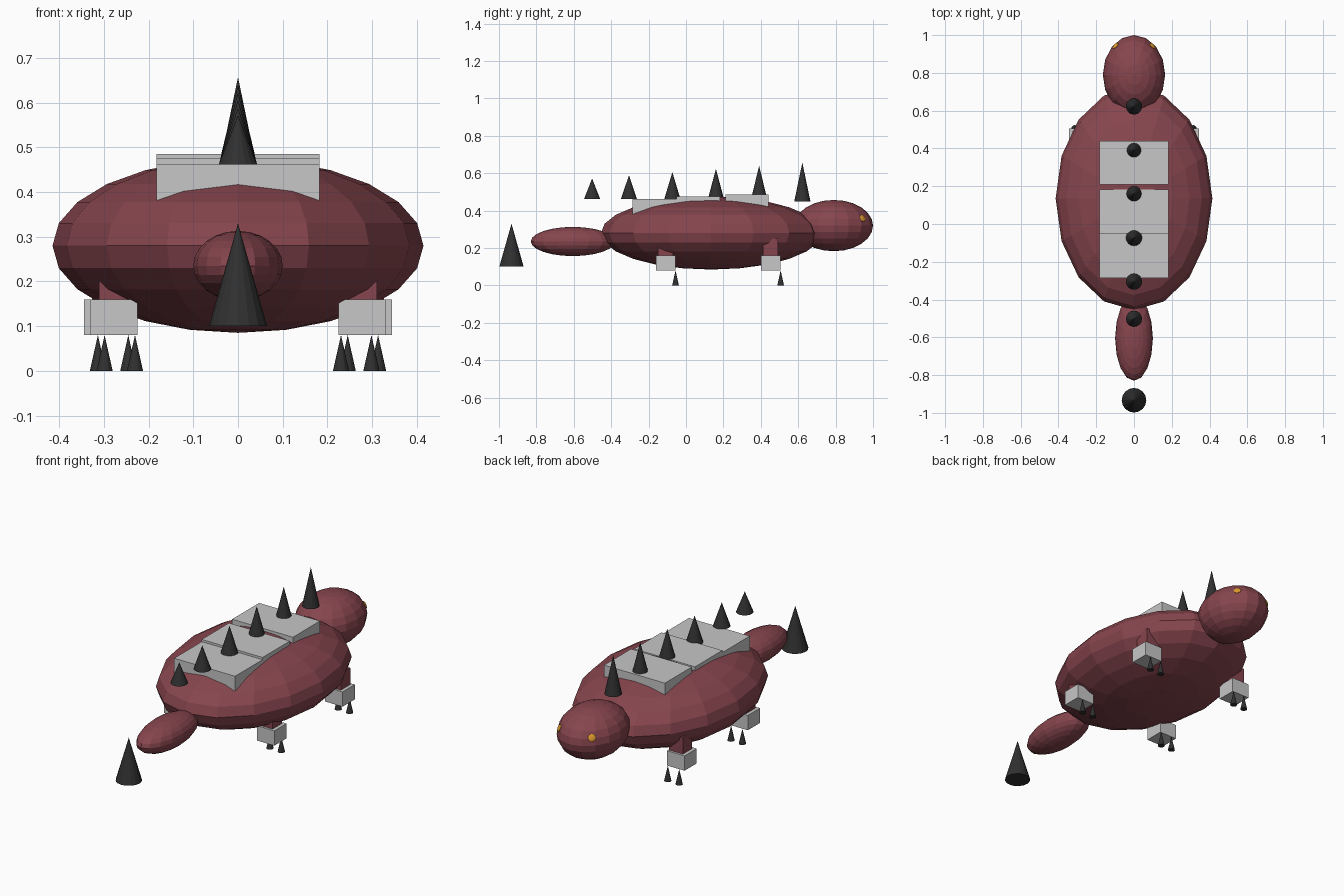
import bpy
import bmesh
from math import radians
from mathutils import Matrix, Vector

cube = bpy.data.objects.get("Cube")
if cube:
    bpy.data.objects.remove(cube)


def material(name, rgb):
    m = bpy.data.materials.new(name)
    m.use_nodes = True
    m.diffuse_color = (*rgb, 1)
    m.node_tree.nodes["Principled BSDF"].inputs["Base Color"].default_value = (*rgb, 1)
    return m


RED = material("dusky red skin", (0.24, 0.06, 0.075))
GREY = material("pale grey armour", (0.57, 0.57, 0.58))
DARK = material("charcoal spike", (0.03, 0.03, 0.03))
AMBER = material("amber eye", (0.75, 0.33, 0.03))


def finish(name, bm, mat):
    mesh = bpy.data.meshes.new(name)
    bm.to_mesh(mesh)
    bm.free()
    mesh.materials.append(mat)
    ob = bpy.data.objects.new(name, mesh)
    bpy.context.collection.objects.link(ob)
    return ob


def ellipsoid(name, centre, radii, mat, segments=16, rings=12, turn=Matrix()):
    bm = bmesh.new()
    place = Matrix.Translation(centre) @ turn @ Matrix.Diagonal((*radii, 1))
    bmesh.ops.create_uvsphere(bm, u_segments=segments, v_segments=rings,
                              radius=1, matrix=place)
    return finish(name, bm, mat)


def box(name, low, high, mat):
    low, high = Vector(low), Vector(high)
    bm = bmesh.new()
    place = Matrix.Translation((low + high) / 2) @ Matrix.Diagonal((*(high - low), 1))
    bmesh.ops.create_cube(bm, size=1, matrix=place)
    return finish(name, bm, mat)


def spike(name, x, y, base, tip, radius, segments=16):
    bm = bmesh.new()
    bmesh.ops.create_cone(bm, cap_ends=True, segments=segments, radius1=radius,
                          radius2=0, depth=tip - base,
                          matrix=Matrix.Translation((x, y, (base + tip) / 2)))
    return finish(name, bm, DARK)


# Body, head and tail
ellipsoid("body", (0, 0.135, 0.28), (0.415, 0.59, 0.195), RED)
head_centre, head_radii = Vector((0, 0.79, 0.32)), Vector((0.165, 0.21, 0.137))
ellipsoid("head", head_centre, head_radii, RED)
ellipsoid("tail", (0, -0.605, 0.235), (0.1, 0.225, 0.078), RED)

# Back armour, stepping up toward the head
for i, (start, end, top) in enumerate([(-0.285, -0.05, 0.463),
                                       (-0.05, 0.183, 0.475),
                                       (0.21, 0.44, 0.485)]):
    box(f"back_plate_{i + 1}", (-0.182, start, 0.38), (0.182, end, top), GREY)

# Row of spikes growing taller toward the head, and the tail spike
for i, y in enumerate((-0.502, -0.305, -0.073, 0.16, 0.391, 0.622)):
    spike(f"back_spike_{i + 1}", 0, y, 0.45 if i == 5 else 0.462,
          0.572 + 0.017 * i, 0.043)
spike("tail_spike", 0, -0.933, 0.1, 0.33, 0.065)

# Legs with blocky feet and two claws each
for side, s in (("left", 1), ("right", -1)):
    for end, y, x in (("head_end", 0.453, 0.2925), ("tail_end", -0.109, 0.2775)):
        def span(a, b):
            return sorted((s * a, s * b))
        a, b = span(x - 0.048, x + 0.034)
        box(f"{side}_{end}_leg", (a, y - 0.04, 0.12), (b, y + 0.04, 0.25), RED)
        a, b = span(x - 0.0525, x + 0.0525)
        box(f"{side}_{end}_foot", (a, y - 0.052, 0.08), (b, y + 0.052, 0.16), GREY)
        for n, offset in (("inner", -0.047), ("outer", 0.021)):
            spike(f"{side}_{end}_{n}_claw", s * (x + offset), y + 0.053,
                  0, 0.08, 0.018, 12)

    # Eye: a thin disc lying on the surface of the head
    direction = Vector((s * 0.6, 0.74, 0.29)).normalized()
    spot = head_centre + direction * head_radii * 0.985
    normal = Vector(d / r for d, r in zip(direction, head_radii))
    turn = normal.to_track_quat("Z", "Y").to_matrix().to_4x4()
    ellipsoid(f"{side}_eye", spot, (0.02, 0.02, 0.006), AMBER, 12, 8, turn)
